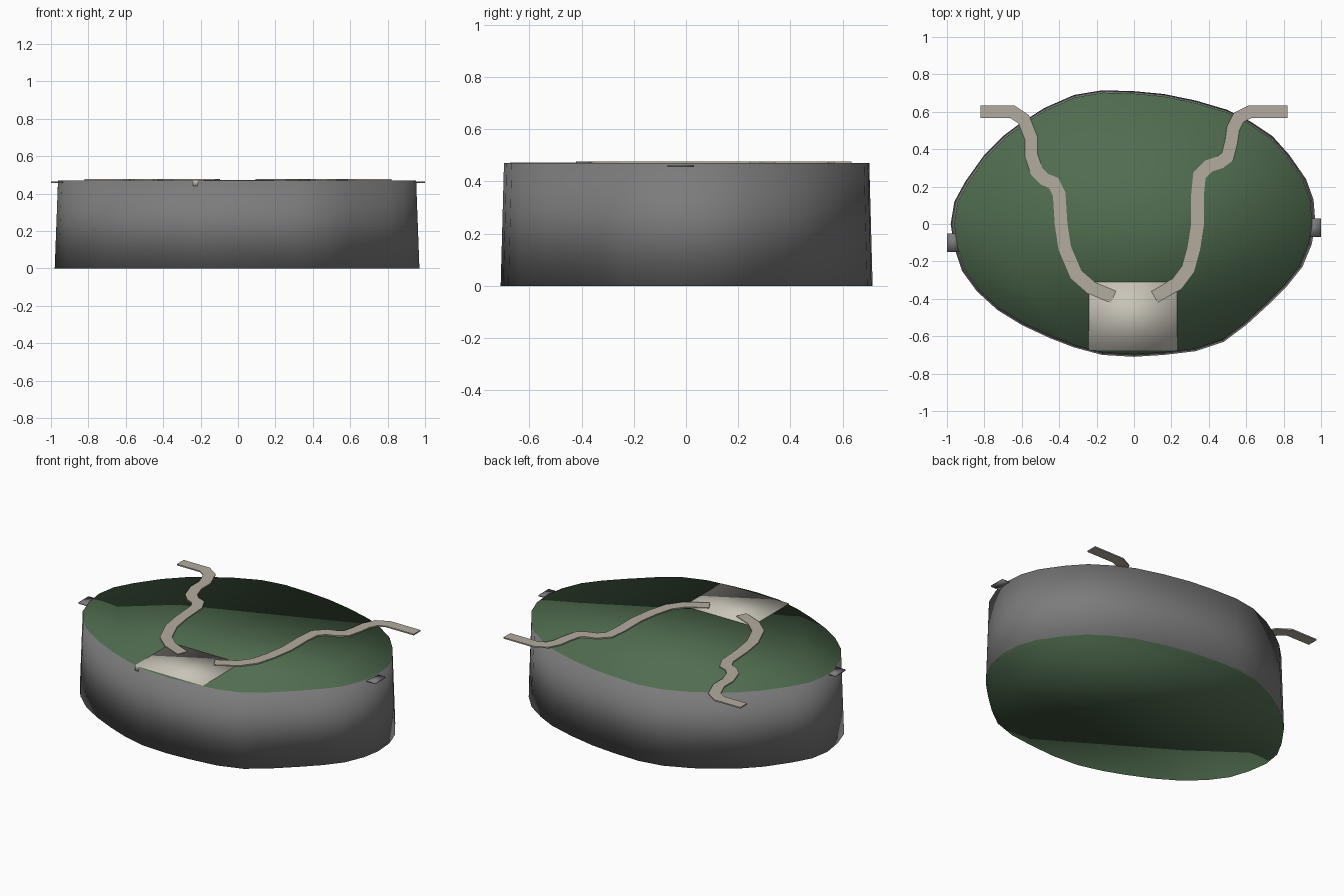
import bpy, bmesh
from mathutils import Vector

cube = bpy.data.objects.get("Cube")
if cube:
    bpy.data.objects.remove(cube, do_unlink=True)


def material(name, colour):
    mat = bpy.data.materials.new(name)
    mat.use_nodes = True
    mat.diffuse_color = (*colour, 1)
    mat.node_tree.nodes["Principled BSDF"].inputs["Base Color"].default_value = (*colour, 1)
    return mat


green = material("moss green", (0.08, 0.15, 0.08))
grey = material("mid grey", (0.2, 0.2, 0.2))
tan = material("path tan", (0.45, 0.41, 0.35))
cream = material("pale cream", (0.58, 0.55, 0.48))


def finish(bm, name, materials, smooth):
    bmesh.ops.recalc_face_normals(bm, faces=bm.faces)
    for face in bm.faces:
        face.smooth = smooth
    mesh = bpy.data.meshes.new(name)
    bm.to_mesh(mesh)
    bm.free()
    for mat in materials:
        mesh.materials.append(mat)
    obj = bpy.data.objects.new(name, mesh)
    bpy.context.scene.collection.objects.link(obj)
    return obj


def prism(name, lower, upper, bottom, top, materials, smooth):
    """Closed solid between two matching outlines; caps use the last material."""
    bm = bmesh.new()
    low = [bm.verts.new((p[0], p[1], bottom)) for p in lower]
    high = [bm.verts.new((p[0], p[1], top)) for p in upper]
    count = len(low)
    for i in range(count):
        j = (i + 1) % count
        bm.faces.new((low[i], low[j], high[j], high[i]))
    for ring in (low, high):
        bm.faces.new(ring).material_index = len(materials) - 1
    return finish(bm, name, materials, smooth)


def box(name, x0, x1, y0, y1, bottom, top, mat, smooth=True):
    outline = [(x0, y0), (x1, y0), (x1, y1), (x0, y1)]
    return prism(name, outline, outline, bottom, top, [mat], smooth)


def ribbon(name, points, width, bottom, top, mat):
    """Flat strip of constant width along a path."""
    pts = [Vector(p) / 100 for p in points]
    left, right = [], []
    for i, p in enumerate(pts):
        before = (p - pts[i - 1]).normalized() if i else (pts[1] - p).normalized()
        after = (pts[i + 1] - p).normalized() if i + 1 < len(pts) else before
        along = (before + after).normalized()
        side = Vector((-along.y, along.x)) * width / 2 / max(along.dot(before), 0.5)
        left.append(p + side)
        right.append(p - side)
    bm = bmesh.new()
    rows = []
    for a, b in zip(left, right):
        rows.append([bm.verts.new((q.x, q.y, z))
                     for q, z in ((a, bottom), (b, bottom), (b, top), (a, top))])
    for r, s in zip(rows, rows[1:]):
        for k in range(4):
            n = (k + 1) % 4
            bm.faces.new((r[k], r[n], s[n], s[k]))
    bm.faces.new(rows[0])
    bm.faces.new(rows[-1])
    return finish(bm, name, [mat], False)


# Base: irregular oval with a slight inward taper, grey wall and green caps
outline = [(-98, 0), (-96, 12), (-90, 23), (-80, 37), (-70, 47), (-62, 53),
           (-48, 62), (-32, 69), (-17, 71.5), (0, 71), (16, 69.5), (33, 66),
           (50, 61), (62, 55), (74, 47), (83, 37), (92, 24), (96, 13),
           (97, 0), (95, -11), (90, -23), (82, -33), (72, -43), (60, -54),
           (48, -63), (33, -68), (16, -70), (0, -71), (-17, -70), (-32, -66),
           (-45, -61), (-60, -54), (-73, -46), (-84, -36), (-92, -25), (-96, -13)]
lower = [Vector(p) / 100 for p in outline]
upper = [p * 0.982 for p in lower]
prism("base", lower, upper, 0, 0.47, [grey, green], True)

# Pale platform at the front
box("front_platform", -0.24, 0.23, -0.675, -0.31, 0.44, 0.473, cream)

# Winding strips running from the platform out past the back edge
ribbon("right_strip",
       [(-82, 60), (-65, 60), (-59, 56), (-55, 46), (-55, 37), (-52, 28),
        (-48, 24), (-43, 22), (-40, 16), (-39, 0), (-37, -13), (-31, -27),
        (-23, -34), (-11, -39)], 0.068, 0.469, 0.477, tan)
ribbon("left_strip",
       [(82, 60), (62, 60), (56, 57), (53, 51), (52, 44), (50, 36),
        (46, 33), (40, 31), (35, 26), (34, 16), (34, 0), (32, -13),
        (29, -24), (23, -32), (11, -39)], 0.068, 0.469, 0.477, tan)

# Small side tabs
box("right_tab", -1.0, -0.93, -0.15, -0.05, 0.455, 0.463, grey)
box("left_tab", 0.93, 1.0, -0.07, 0.03, 0.455, 0.463, grey)
